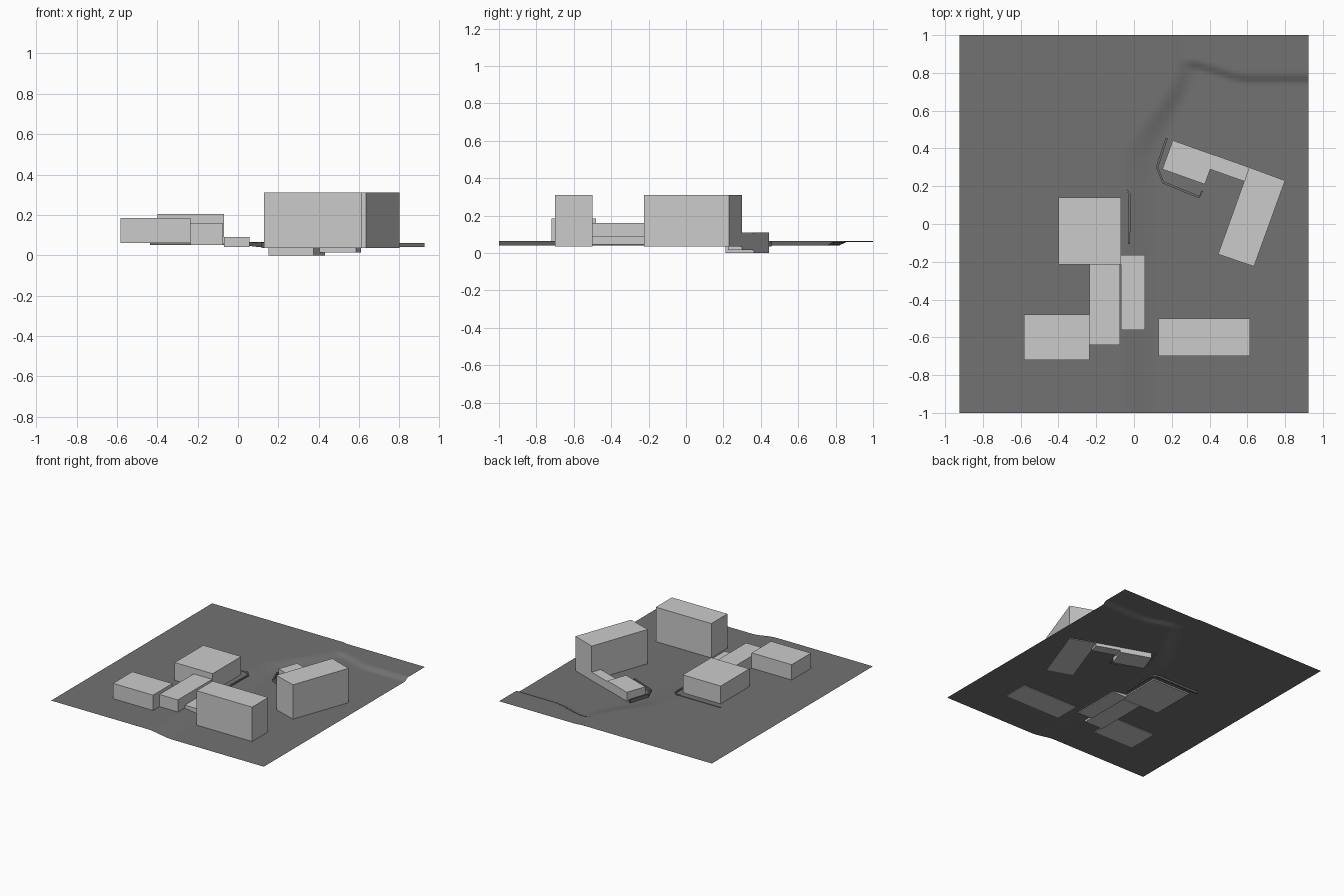
import bpy, bmesh, math
from mathutils import Vector

cube = bpy.data.objects.get("Cube")
if cube:
    bpy.data.objects.remove(cube)


def make_material(name, value):
    mat = bpy.data.materials.new(name)
    mat.use_nodes = True
    colour = (value, value, value, 1)
    mat.diffuse_color = colour
    mat.node_tree.nodes["Principled BSDF"].inputs["Base Color"].default_value = colour
    return mat


LIGHT = make_material("light grey", 0.60)
GROUND = make_material("ground grey", 0.17)


def add_object(name, bm, mat):
    bmesh.ops.recalc_face_normals(bm, faces=bm.faces)
    mesh = bpy.data.meshes.new(name)
    bm.to_mesh(mesh)
    bm.free()
    mesh.materials.append(mat)
    obj = bpy.data.objects.new(name, mesh)
    bpy.context.collection.objects.link(obj)
    return obj


def prism(name, outline, z0, z1, mat=LIGHT):
    bm = bmesh.new()
    face = bm.faces.new([bm.verts.new((x, y, z0)) for x, y in outline])
    top = bmesh.ops.extrude_face_region(bm, geom=[face])["geom"]
    for v in top:
        if isinstance(v, bmesh.types.BMVert):
            v.co.z = z1
    # keep the base closed
    if len(bm.faces) == len(outline) + 1:
        bmesh.ops.holes_fill(bm, edges=bm.edges)
    return add_object(name, bm, mat)


def block(name, x0, x1, y0, y1, z0, z1):
    return prism(name, [(x0, y0), (x1, y0), (x1, y1), (x0, y1)], z0, z1)


# Terrain: high ground to the west and along the back, low ground to the east
def smooth(a, b, v):
    t = min(1, max(0, (v - a) / (b - a)))
    return t * t * (3 - 2 * t)


def ground_height(x, y):
    edge = 0.13 + 0.2 * smooth(0.3, 0.85, y)
    width = 0.22 - 0.1 * smooth(0.2, 0.8, y)
    west = 0.065 - 0.025 * smooth(edge - width, edge, x)
    bank = 0.86 - 0.07 * smooth(0.3, 0.6, x)
    back = 0.04 + 0.02 * smooth(bank - 0.04, bank, y)
    return max(west, back)


bm = bmesh.new()
bmesh.ops.create_grid(bm, x_segments=92, y_segments=100, size=1)
for v in bm.verts:
    v.co.x *= 0.925
    v.co.z = ground_height(v.co.x, v.co.y)
terrain = add_object("terrain", bm, GROUND)
for p in terrain.data.polygons:
    p.use_smooth = True

# Straight buildings
block("west_hall", -0.40, -0.07, -0.215, 0.14, 0.055, 0.205)
block("link_hall", -0.235, -0.075, -0.64, -0.215, 0.05, 0.16)
block("low_annex", -0.07, 0.057, -0.56, -0.165, 0.04, 0.09)
block("south_west_hall", -0.583, -0.235, -0.72, -0.48, 0.06, 0.185)
block("south_tower", 0.13, 0.613, -0.70, -0.50, 0.036, 0.31)

# Angled building group
prism("east_tower", [(0.445, -0.16), (0.635, -0.225), (0.80, 0.23), (0.61, 0.30)], 0.036, 0.31)
prism("east_link", [(0.402, 0.29), (0.585, 0.225), (0.61, 0.30), (0.428, 0.365)], 0.015, 0.105)
prism("east_wing", [(0.15, 0.29), (0.375, 0.21), (0.43, 0.363), (0.205, 0.443)], 0.0, 0.11)


# Retaining walls: thin strips following a path
def wall(name, path, width, z0, z1):
    pts = [Vector(p) for p in path]
    left, right = [], []
    for i, p in enumerate(pts):
        d = (pts[min(i + 1, len(pts) - 1)] - pts[max(i - 1, 0)]).normalized()
        n = Vector((-d.y, d.x)) * width / 2
        left.append(p + n)
        right.append(p - n)
    return prism(name, left + right[::-1], z0, z1, GROUND)


wall("west_retaining_wall",
     [(-0.435, 0.19), (-0.05, 0.19), (-0.022, 0.16), (-0.027, -0.105)], 0.012, 0.05, 0.069)
wall("east_retaining_wall",
     [(0.173, 0.455), (0.122, 0.30), (0.155, 0.22), (0.345, 0.142), (0.362, 0.175)], 0.012, 0.036, 0.064)
